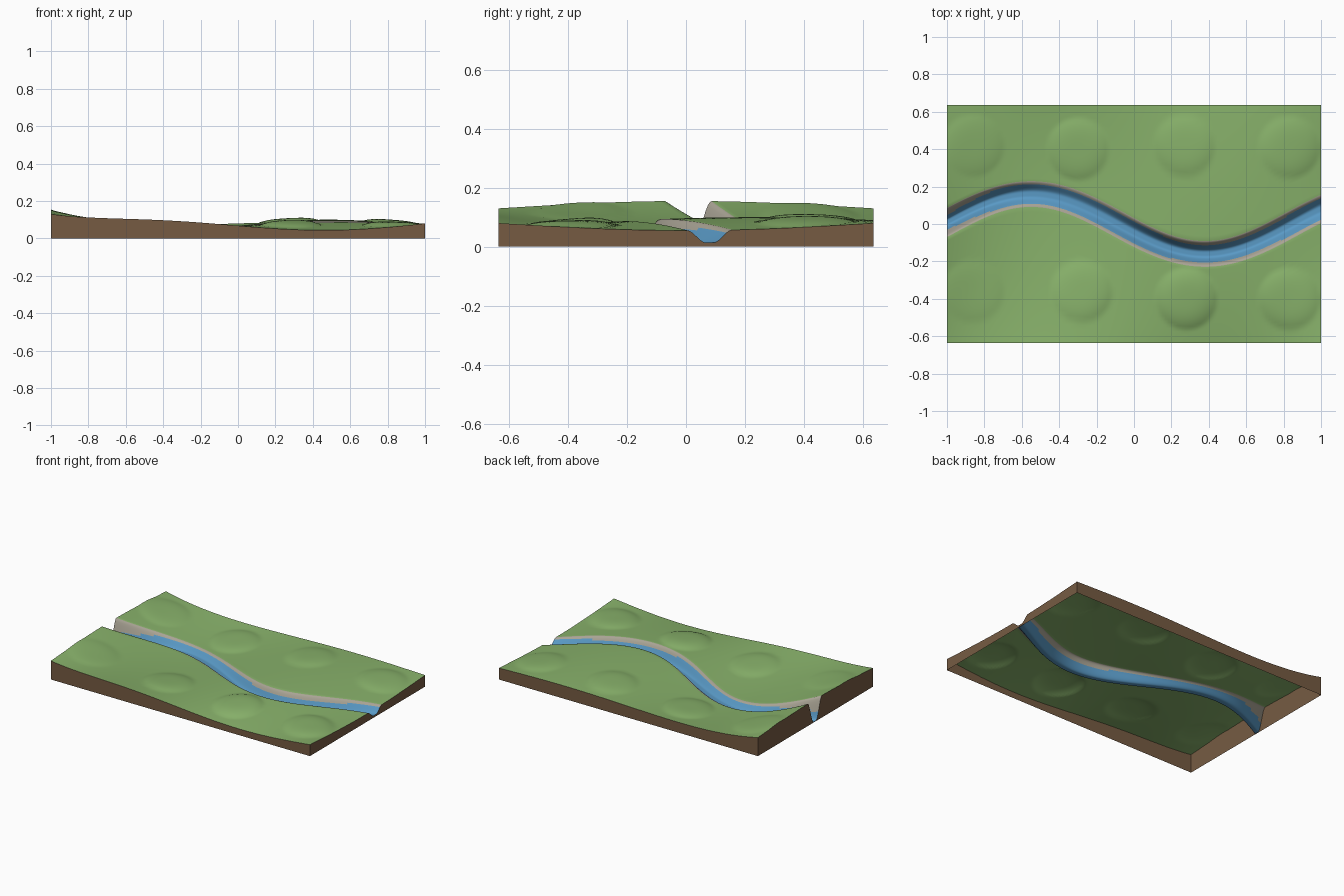
import bpy, bmesh, math

if "Cube" in bpy.data.objects:
    bpy.data.objects.remove(bpy.data.objects["Cube"])

DEPTH = 0.635          # half size in y
COLUMNS = 130          # grid cells along x
ROWS = 28              # grid rows on each side of the river
STRIPS = 12            # strips from river centre to bank rim
BANK = 0.069           # half width of the channel at the rim
WATER_LEVEL = 0.06     # channel faces above this show bare bank
# Hill centres and heights
HILLS = [(-0.86, 0.42, 0.011), (-0.3, 0.4, 0.018), (0.27, 0.42, 0.016), (0.83, 0.41, 0.016),
         (-0.86, -0.36, 0.009), (-0.28, -0.36, 0.018), (0.28, -0.4, 0.024), (0.83, -0.4, 0.019)]


def make_material(name, colour):
    mat = bpy.data.materials.new(name)
    mat.use_nodes = True
    mat.diffuse_color = (*colour, 1)
    mat.node_tree.nodes["Principled BSDF"].inputs["Base Color"].default_value = (*colour, 1)
    return mat


grass = make_material("grass green", (0.245, 0.44, 0.145))
water = make_material("river blue", (0.1, 0.32, 0.56))
bank = make_material("bank grey", (0.4, 0.37, 0.3))
earth = make_material("earth brown", (0.18, 0.105, 0.055))


def river_centre(x):
    return 0.16 * math.cos(3.38 * (x + 0.55))


def river_stretch(x):
    # Keeps the channel an even width where it runs diagonally
    slope = 0.54 * math.sin(3.38 * (x + 0.55))
    return math.sqrt(1 + slope * slope)


def ground(x, y):
    v = y / DEPTH
    z = 0.068 + 0.012 * x * x + 0.05 * max(0, -x) ** 4
    # Broad swell: dips at the front where it rises in the middle and back
    z += 0.031 * math.sin(math.pi * x) * (1 - 1.2 * (v - 0.25) ** 2)
    z += 0.012 * max(0, v) ** 2 * (1 - x * x)
    z -= 0.025 * x ** 3 * math.cos(math.pi / 2 * v)
    for hx, hy, h in HILLS:
        r = math.hypot(x - hx, y - hy) / 0.165
        z += h * max(0, 1 - r ** 3.5)
    return z


def height(x, y, offset):
    # Channel profile: narrow bed rising smoothly to the meadow
    t = min(1, max(0, (abs(offset) - 0.012) / (BANK - 0.012)))
    t = t * t * (3 - 2 * t)
    bed = 0.009 + 0.005 * x
    return bed + (ground(x, y) - bed) * t


def column(x):
    # Points from front to back, following the river
    centre, stretch = river_centre(x), river_stretch(x)
    points = []
    front_rim, back_rim = centre - BANK * stretch, centre + BANK * stretch
    for i in range(ROWS):
        y = -DEPTH + (front_rim + DEPTH) * i / ROWS
        points.append((x, y, ground(x, y)))
    for i in range(-STRIPS, STRIPS + 1):
        offset = BANK * i / STRIPS
        y = centre + offset * stretch
        points.append((x, y, height(x, y, offset)))
    for i in range(1, ROWS + 1):
        y = back_rim + (DEPTH - back_rim) * i / ROWS
        points.append((x, y, ground(x, y)))
    return points


def finish(bm, name, materials):
    mesh = bpy.data.meshes.new(name)
    bm.to_mesh(mesh)
    bm.free()
    for mat in materials:
        mesh.materials.append(mat)
    obj = bpy.data.objects.new(name, mesh)
    bpy.context.collection.objects.link(obj)


grid = [column(-1 + 2 * i / COLUMNS) for i in range(COLUMNS + 1)]

# Terrain sheet: meadow, banks and river in one surface
bm = bmesh.new()
verts = [[bm.verts.new(p) for p in col] for col in grid]
for a, b in zip(verts, verts[1:]):
    for j in range(len(a) - 1):
        face = bm.faces.new((a[j], b[j], b[j + 1], a[j + 1]))
        face.smooth = True
        strip = abs(j + 0.5 - ROWS - STRIPS)
        wet = strip < STRIPS - 3 and face.calc_center_median().z < WATER_LEVEL
        face.material_index = 1 if wet else 2 if strip < STRIPS else 0
finish(bm, "terrain", [grass, water, bank])

# Earth sides: an open skirt from the terrain border down to the base
border = [col[0] for col in grid] + grid[-1][1:]
border += [col[-1] for col in reversed(grid[:-1])] + grid[0][-2:0:-1]
bm = bmesh.new()
top = [bm.verts.new(p) for p in border]
base = [bm.verts.new((x, y, 0)) for x, y, z in border]
for i in range(len(border)):
    k = (i + 1) % len(border)
    bm.faces.new((base[i], base[k], top[k], top[i]))
finish(bm, "earth_sides", [earth])
